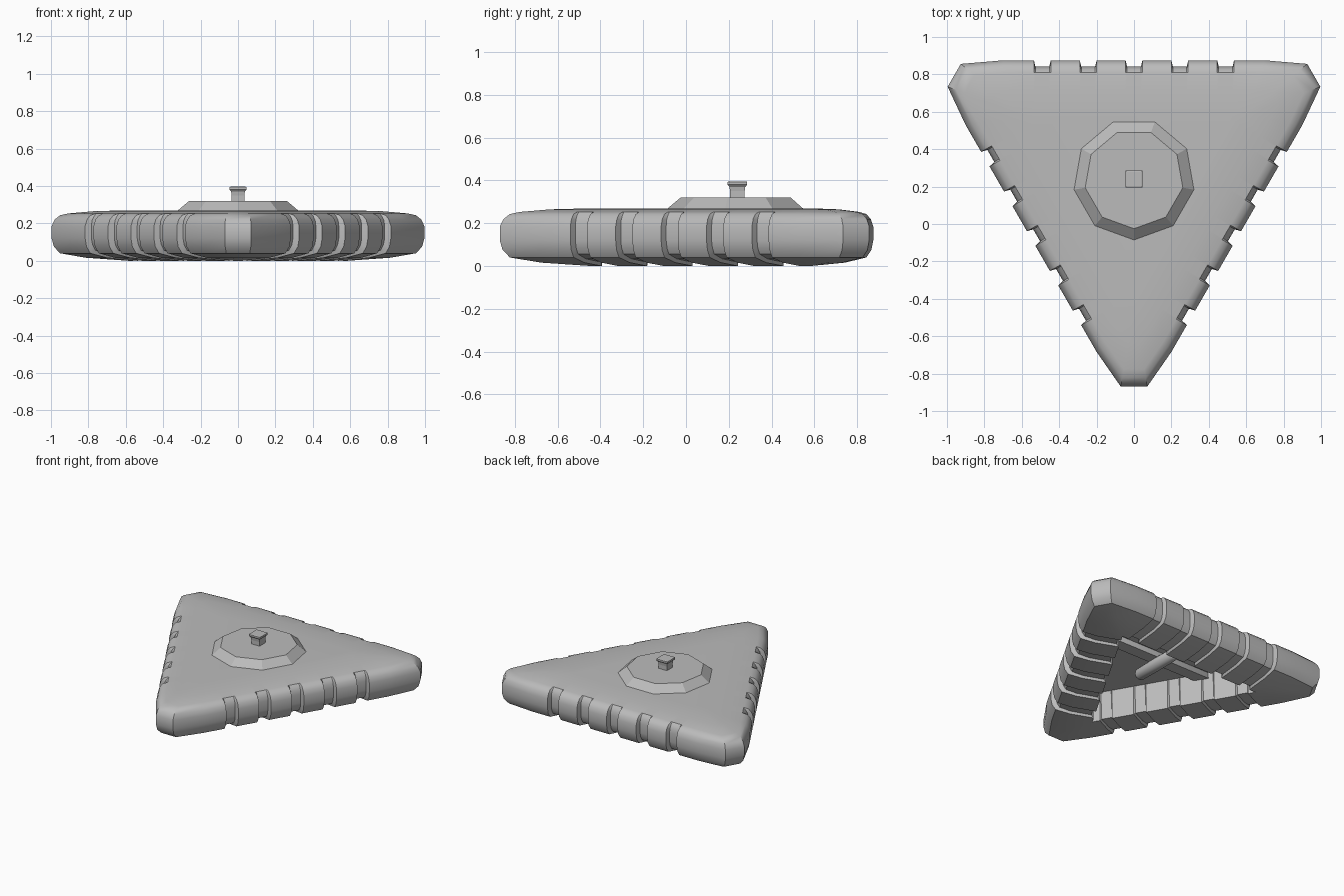
import bpy, bmesh, math
from mathutils import Matrix, Vector

if "Cube" in bpy.data.objects:
    bpy.data.objects.remove(bpy.data.objects["Cube"])

CY = 0.24                      # y of the triangle's centre
R_OUT, R_HOLE = 0.635, 0.34    # centre-to-side distances of rim and bottom opening

grey = bpy.data.materials.new("plain_grey")
grey.diffuse_color = (0.5, 0.5, 0.5, 1)
grey.use_nodes = True
grey.node_tree.nodes["Principled BSDF"].inputs["Base Color"].default_value = grey.diffuse_color


def finish(name, bm, angle=None):
    bmesh.ops.remove_doubles(bm, verts=bm.verts, dist=1e-5)
    bmesh.ops.recalc_face_normals(bm, faces=bm.faces)
    me = bpy.data.meshes.new(name)
    bm.to_mesh(me)
    bm.free()
    ob = bpy.data.objects.new(name, me)
    bpy.context.collection.objects.link(ob)
    me.materials.append(grey)
    if angle:
        bpy.ops.object.select_all(action='DESELECT')
        ob.select_set(True)
        bpy.context.view_layer.objects.active = ob
        bpy.ops.object.shade_smooth_by_angle(angle=math.radians(angle))
    return ob


def stack(name, layers, n, turn):
    """Closed n-sided solid from (radius, z) layers."""
    bm = bmesh.new()
    rings = [[bm.verts.new((r * math.cos(turn + 2 * math.pi * i / n),
                            CY + r * math.sin(turn + 2 * math.pi * i / n), z))
              for i in range(n)] for r, z in layers]
    for a, b in zip(rings, rings[1:]):
        for i in range(n):
            j = (i + 1) % n
            bm.faces.new((a[i], a[j], b[j], b[i]))
    bm.faces.new(rings[0])
    bm.faces.new(rings[-1])
    return finish(name, bm)


# Cross-section of the inflated rim: (fraction from rim to opening, z)
FULL = [(1, 0.22), (1, 0.0), (0.45, 0.016), (0.11, 0.04), (0.03, 0.075), (0, 0.12),
        (0, 0.185), (0.04, 0.22), (0.11, 0.243), (0.22, 0.253), (0.55, 0.265), (1, 0.27)]
GROOVE = [(1, 0.22), (0.94, 0.018), (0.45, 0.034), (0.2, 0.056), (0.14, 0.085), (0.115, 0.12),
          (0.115, 0.185), (0.13, 0.215), (0.17, 0.238), (0.22, 0.253), (0.55, 0.265), (1, 0.27)]

# Stations along one side: rim point, opening point, section
corner = R_HOLE * math.sqrt(3)
side = [((-0.926, -0.616), (-corner, -R_HOLE), FULL),
        ((-0.70, -R_OUT), (-corner, -R_HOLE), FULL)]
for c in (-0.49, -0.245, 0, 0.245, 0.49):
    for dt, sec in ((-0.045, FULL), (-0.037, GROOVE), (0.037, GROOVE), (0.045, FULL)):
        side.append(((c + dt, -R_OUT), (c + dt, -R_HOLE), sec))
side += [((0.70, -R_OUT), (corner, -R_HOLE), FULL),
         ((0.926, -0.616), (corner, -R_HOLE), FULL)]

# Triangular body with grooved rim and hollow underside
bm = bmesh.new()
rings = []
for k in range(3):
    rot = Matrix.Rotation(math.radians(60 + 120 * k), 2)
    for outer, inner, sec in side:
        o, i = rot @ Vector(outer), rot @ Vector(inner)
        ring = []
        for f, z in sec:
            p = o.lerp(i, f)
            ring.append(bm.verts.new((p.x, p.y + CY, z)))
        rings.append(ring)
for n, a in enumerate(rings):
    b = rings[(n + 1) % len(rings)]
    for j in range(len(a) - 1):
        bm.faces.new((a[j], b[j], b[j + 1], a[j + 1]))
bmesh.ops.remove_doubles(bm, verts=bm.verts, dist=1e-5)
for level in (0.22, 0.27):     # ceiling of the hollow and top deck
    rim = [e for e in bm.edges if e.is_boundary and all(abs(v.co.z - level) < 1e-4 for v in e.verts)]
    bmesh.ops.contextual_create(bm, geom=rim)
finish("triangular_body", bm, 35)

# Nine-sided raised hatch
stack("top_hatch", [(0.335, 0.262), (0.265, 0.32)], 9, -math.pi / 2)

# Square knob with flared cap
q = math.sqrt(2)
stack("knob", [(0.034 * q, 0.315), (0.034 * q, 0.35), (0.037 * q, 0.37), (0.046 * q, 0.38),
               (0.046 * q, 0.393), (0.04 * q, 0.396)], 4, math.pi / 4)

# Crossbar under the deck
bm = bmesh.new()
bmesh.ops.create_cube(bm, size=1)
bmesh.ops.transform(bm, verts=bm.verts, matrix=Matrix.Translation((0, CY, 0.2)) @
                    Matrix.Diagonal((0.88, 0.09, 0.045, 1)))
upright = [e for e in bm.edges if abs(e.verts[0].co.z - e.verts[1].co.z) > 0.01]
bmesh.ops.bevel(bm, geom=upright, offset=0.025, segments=2, affect='EDGES', profile=0.5)
finish("under_crossbar", bm, 30)

# Rounded pod hanging across the bar
bm = bmesh.new()
bmesh.ops.create_uvsphere(bm, u_segments=12, v_segments=10, radius=0.045)
for v in bm.verts:
    x, y, z = v.co
    shift = 0.16 if z > 0.001 else -0.16 if z < -0.001 else 0
    v.co = (x, CY + z + shift, 0.15 + y)
finish("under_pod", bm, 40)
